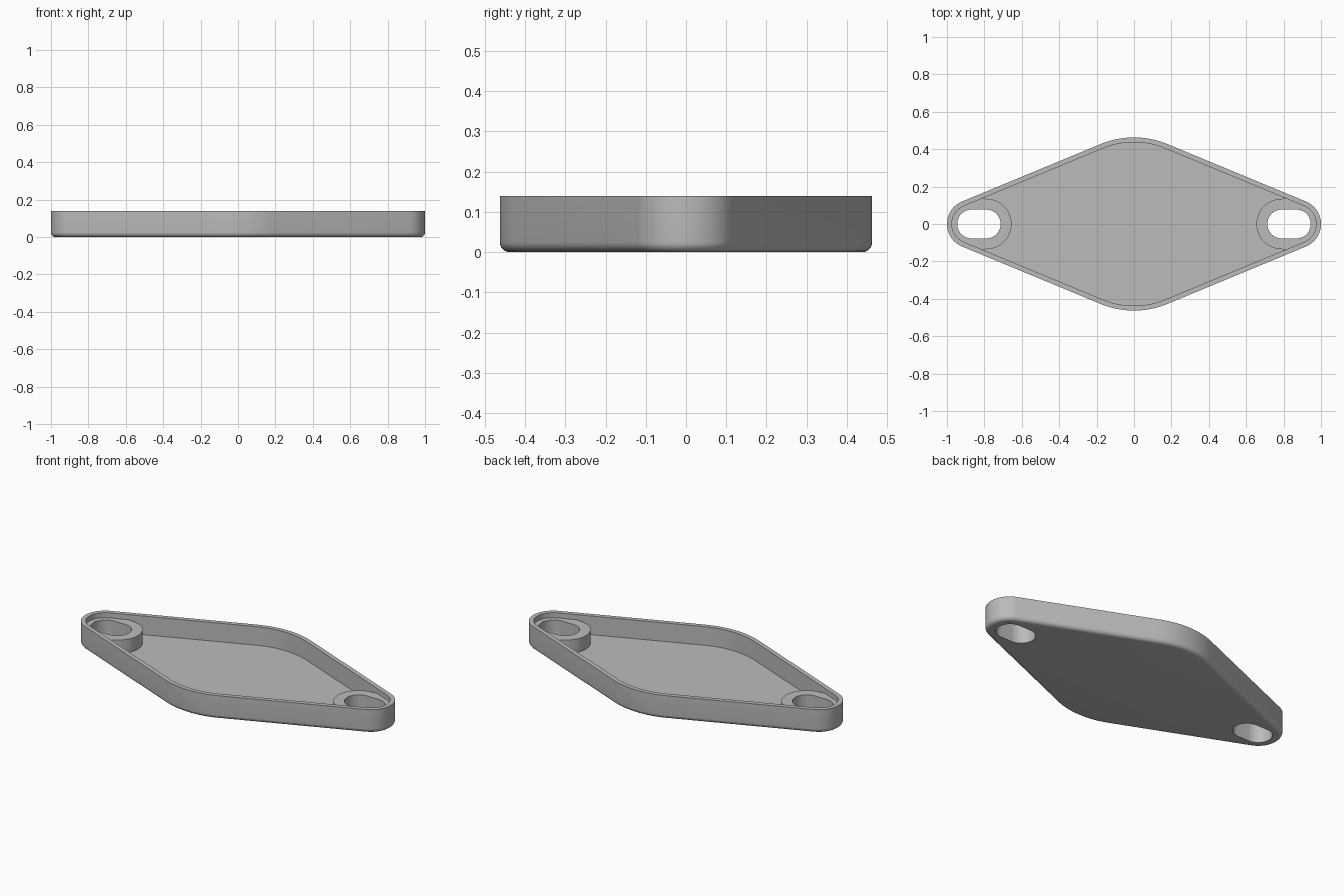
import bpy, bmesh
from math import sin, cos, pi, acos

HEIGHT, FLOOR, BOSS_TOP, WALL, ROUND = 0.14, 0.03, 0.11, 0.026, 0.025
MID_R, END_R, END_X = 0.463, 0.13, 0.87
SLOT_A, SLOT_B, SLOT_R, BOSS_R = 0.79, 0.868, 0.077, 0.135

cube = bpy.data.objects.get("Cube")
if cube:
    bpy.data.objects.remove(cube)

grey = bpy.data.materials.new("plain grey")
grey.use_nodes = True
grey.diffuse_color = (0.5, 0.5, 0.5, 1)
grey.node_tree.nodes["Principled BSDF"].inputs["Base Color"].default_value = (0.5, 0.5, 0.5, 1)


def arc(cx, r, a0, a1, n):
    return [(cx + r * cos(a0 + (a1 - a0) * i / n), r * sin(a0 + (a1 - a0) * i / n))
            for i in range(n + 1)]


def diamond(inset):
    """Rounded diamond: tangent hull of a middle circle and two end circles."""
    t = acos((MID_R - END_R) / END_X)
    m, e = MID_R - inset, END_R - inset
    return (arc(END_X, e, -t, t, 24) + arc(0, m, t, pi - t, 24)
            + arc(-END_X, e, pi - t, pi + t, 24) + arc(0, m, pi + t, 2 * pi - t, 24))


def slot(side, r):
    lo, hi = sorted((side * SLOT_A, side * SLOT_B))
    return arc(hi, r, -pi / 2, pi / 2, 24) + arc(lo, r, pi / 2, 3 * pi / 2, 24)


def loft(name, rings):
    """Skin a stack of (outline, z) rings and cap both ends."""
    bm = bmesh.new()
    loops = [[bm.verts.new((x, y, z)) for x, y in pts] for pts, z in rings]
    n = len(loops[0])
    for a, b in zip(loops, loops[1:]):
        for i in range(n):
            j = (i + 1) % n
            bm.faces.new((a[i], a[j], b[j], b[i]))
    bm.faces.new(loops[0][::-1])
    bm.faces.new(loops[-1])
    bmesh.ops.recalc_face_normals(bm, faces=bm.faces)
    mesh = bpy.data.meshes.new(name)
    bm.to_mesh(mesh)
    bm.free()
    mesh.materials.append(grey)
    obj = bpy.data.objects.new(name, mesh)
    bpy.context.collection.objects.link(obj)
    return obj


def combine(target, tool, operation):
    mod = target.modifiers.new(operation.lower(), "BOOLEAN")
    mod.operation, mod.object, mod.solver = operation, tool, "EXACT"
    bpy.context.view_layer.objects.active = target
    bpy.ops.object.modifier_apply(modifier=mod.name)
    bpy.data.objects.remove(tool)


# Tray: rounded bottom edge, outer wall, rim, inner wall and floor
steps = [i * pi / 12 for i in range(7)]
rings = [(diamond(ROUND * (1 - sin(a))), ROUND * (1 - cos(a))) for a in steps]
rings += [(diamond(0), HEIGHT), (diamond(WALL), HEIGHT), (diamond(WALL), FLOOR)]
tray = loft("tray", rings)

for side in (-1, 1):
    # Raised boss, trimmed so that it ends inside the wall
    boss = loft("boss", [(slot(side, BOSS_R), FLOOR / 2), (slot(side, BOSS_R), BOSS_TOP)])
    trim = loft("trim", [(diamond(WALL / 2), -1), (diamond(WALL / 2), 1)])
    combine(boss, trim, "INTERSECT")
    combine(tray, boss, "UNION")
    # Slotted hole through boss and floor
    hole = loft("hole", [(slot(side, SLOT_R), -1), (slot(side, SLOT_R), 1)])
    combine(tray, hole, "DIFFERENCE")

bpy.ops.object.select_all(action="DESELECT")
tray.select_set(True)
bpy.context.view_layer.objects.active = tray
bpy.ops.object.shade_smooth_by_angle(angle=pi / 6)
